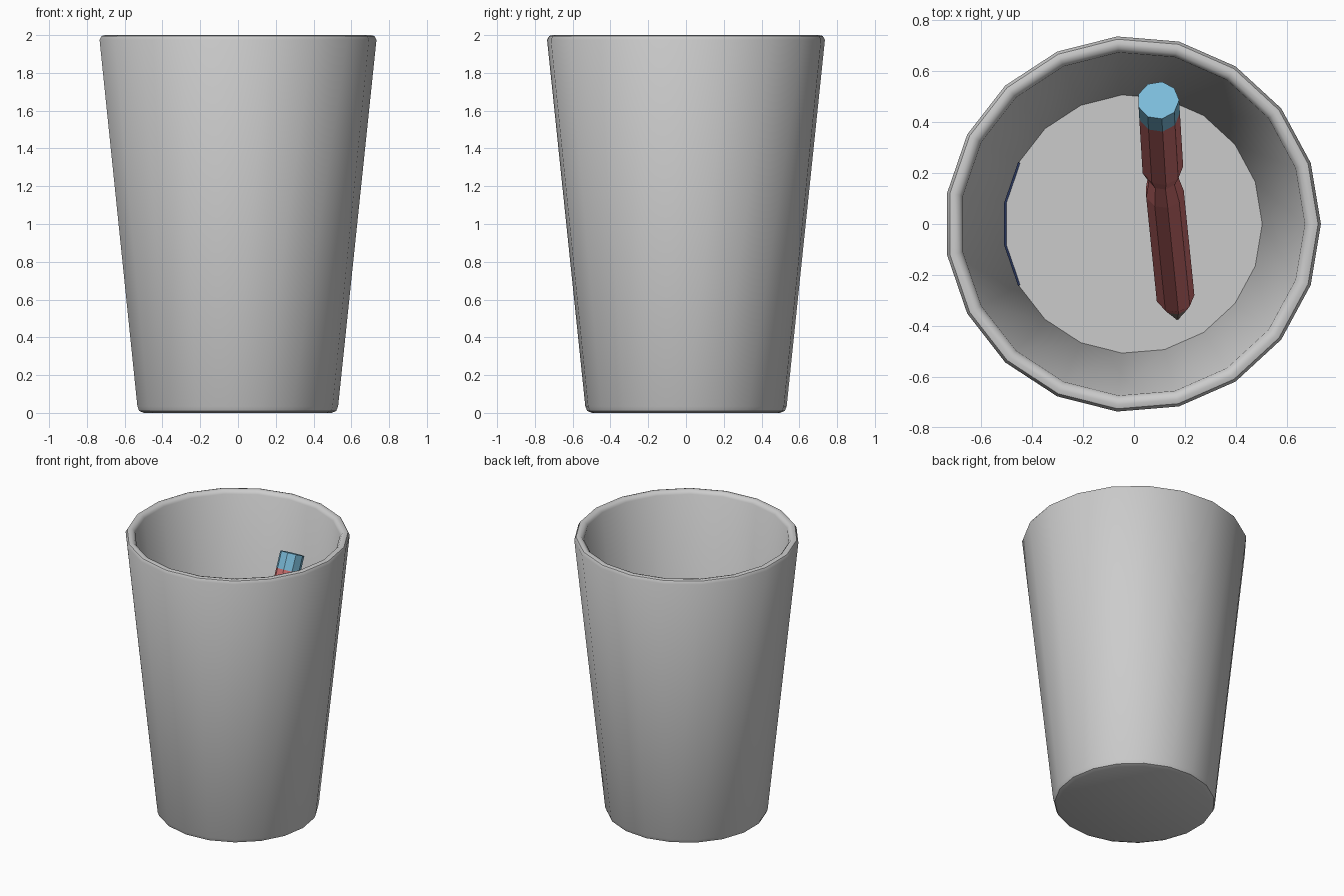
import bpy, bmesh, math
from mathutils import Vector

if "Cube" in bpy.data.objects:
    bpy.data.objects.remove(bpy.data.objects["Cube"])


def material(name, col):
    m = bpy.data.materials.new(name)
    m.diffuse_color = (*col, 1)
    m.use_nodes = True
    m.node_tree.nodes["Principled BSDF"].inputs["Base Color"].default_value = m.diffuse_color
    return m


def finish(bm, name, mat=None, smooth=None):
    bmesh.ops.recalc_face_normals(bm, faces=bm.faces)
    me = bpy.data.meshes.new(name)
    bm.to_mesh(me)
    bm.free()
    ob = bpy.data.objects.new(name, me)
    bpy.context.collection.objects.link(ob)
    if mat:
        me.materials.append(mat)
    if smooth:
        bpy.context.view_layer.objects.active = ob
        ob.select_set(True)
        bpy.ops.object.shade_smooth_by_angle(angle=math.radians(smooth))
        ob.select_set(False)
    return ob


def loft(name, stations, sides, mat=None, smooth=None, direction=None):
    """Skin rings given as (centre, radius), square to direction or z."""
    d = Vector(direction or (0, 0, 1)).normalized()
    u = Vector((1, 0, 0))
    u = (u - d * u.dot(d)).normalized()
    v = d.cross(u)
    bm = bmesh.new()
    rings = []
    for c, r in stations:
        rings.append([bm.verts.new(Vector(c) + r * (u * math.cos(a) + v * math.sin(a)))
                      for a in (2 * math.pi * i / sides for i in range(sides))])
    for a, b in zip(rings, rings[1:]):
        for i in range(sides):
            j = (i + 1) % sides
            bm.faces.new((a[i], a[j], b[j], b[i]))
    bm.faces.new(rings[0][::-1])
    bm.faces.new(rings[-1])
    return finish(bm, name, mat, smooth)


red = material("red", (0.62, 0.16, 0.16))
blue = material("blue", (0.2, 0.5, 0.7))
navy = material("navy", (0.1, 0.17, 0.5))
dark = material("dark", (0.25, 0.2, 0.17))

# tapered cup with bevelled foot, rounded rim and inner floor
CX = -0.005
profile = [(0.50, 0), (0.525, 0.01), (0.535, 0.035), (0.738, 1.975), (0.727, 1.995),
           (0.71, 2.0), (0.69, 1.995), (0.675, 1.975), (0.508, 0.07)]
loft("cup", [((CX, 0, z), r) for r, z in profile], 19, smooth=40)

# slim blue strip at the foot of the inner wall
bm = bmesh.new()
step = 2 * math.pi / 19
cols = []
for a in (-1.5, -0.5, 0.5, 1.5):
    ang = math.pi + a * step
    cols.append([bm.verts.new((CX + r * math.cos(ang), r * math.sin(ang), z))
                 for r, z in ((0.502, 0.071), (0.511, 0.19))])
for a, b in zip(cols, cols[1:]):
    bm.faces.new((a[0], b[0], b[1], a[1]))
finish(bm, "inner_strip", navy)


# slightly bent pencil leaning on the wall: two straight halves and a joint
top = Vector((0.095, 0.485, 1.70))
bend = Vector((0.113, 0.19, 1.09))
tip = Vector((0.17, -0.37, 0.08))


def along(a, b, *pairs):
    return [(a.lerp(b, t), r) for t, r in pairs]


loft("pencil_end_cap", along(top, bend, (0, 0.082), (0.17, 0.082)), 9, blue,
     direction=top - bend)
loft("pencil_upper", along(top, bend, (0.17, 0.082), (0.88, 0.082), (1, 0.062)), 9, red,
     direction=top - bend)
loft("pencil_lower", along(bend, tip, (0, 0.058), (0.11, 0.076), (0.84, 0.076), (0.88, 0.06)),
     9, red, direction=bend - tip)
loft("pencil_tip", along(bend, tip, (0.88, 0.06), (1, 0.006)), 9, dark, direction=bend - tip)
